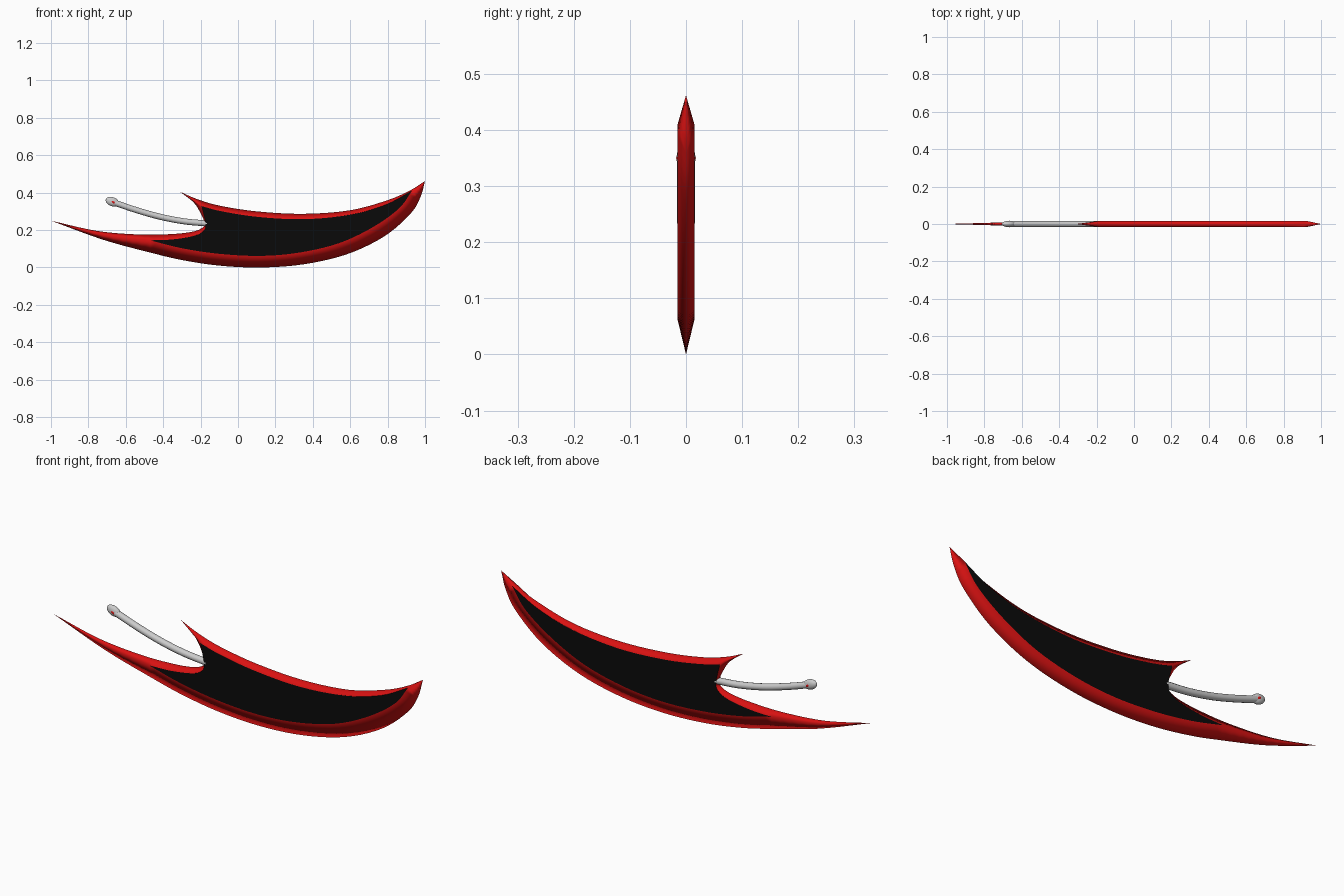
import bpy, bmesh
from mathutils import Vector
from math import radians

if "Cube" in bpy.data.objects:
    bpy.data.objects.remove(bpy.data.objects["Cube"])

T = 0.015   # half thickness of the flat panels
SUB = 5     # spline steps between control points


def material(name, rgb):
    m = bpy.data.materials.new(name)
    m.diffuse_color = (*rgb, 1)
    m.use_nodes = True
    m.node_tree.nodes["Principled BSDF"].inputs["Base Color"].default_value = m.diffuse_color
    return m


def spline(pts):
    """Smooth curve through the points."""
    p = [Vector(q) for q in pts]
    p = [2 * p[0] - p[1]] + p + [2 * p[-1] - p[-2]]
    out = []
    for i in range(1, len(p) - 2):
        a, b, c, d = p[i - 1:i + 3]
        for s in range(SUB):
            t = s / SUB
            out.append(0.5 * (2 * b + (c - a) * t + (2 * a - 5 * b + 4 * c - d) * t ** 2
                              + (3 * b - a - 3 * c + d) * t ** 3))
    return out + [p[-2]]


def flat(pts, y=T):
    return [(x, y, z) for x, z in pts]


red = material("red", (0.70, 0.006, 0.006))
black = material("black", (0.003, 0.003, 0.003))

# Blade: ridges run from the three tips to the panel corners
ridge_left = [(-1, 0, .25), (-.72, .008, .175), (-.47, T, .145)]
ridge_right = [(.93, T, .41), (1, 0, .462)]
ridge_spur = [(-.195, T, .328), (-.31, 0, .405)]

# Each edge: outer sharp outline, ridge in, panel border, ridge out
edges = [
    # lower cutting edge
    ([(-1, .25), (-.72, .148), (-.47, .08), (-.3, .04), (-.1, .01), (.12, 0), (.35, .017),
      (.58, .07), (.78, .165), (.92, .285), (.975, .375), (1, .462)],
     ridge_left,
     [(-.47, .145), (-.3, .103), (-.1, .073), (.12, .062), (.33, .08), (.54, .13),
      (.72, .215), (.86, .315), (.93, .41)],
     ridge_right),
    # upper back edge
    ([(1, .462), (.92, .412), (.8, .36), (.6, .306), (.35, .287), (.1, .3), (-.1, .331),
      (-.22, .366), (-.31, .405)],
     ridge_right[::-1],
     [(.93, .41), (.79, .336), (.6, .282), (.35, .258), (.1, .271), (-.09, .301), (-.195, .328)],
     ridge_spur),
    # notch around the handle
    ([(-.31, .405), (-.235, .345), (-.195, .28), (-.178, .235), (-.19, .213), (-.24, .192),
      (-.35, .179), (-.52, .176), (-.75, .195), (-1, .25)],
     ridge_spur[::-1],
     [(-.195, .328), (-.182, .28), (-.174, .235), (-.18, .2), (-.23, .17), (-.35, .15), (-.47, .145)],
     ridge_left[::-1]),
]

bm = bmesh.new()
for side in (1, -1):
    border = []
    for outline, r_in, panel, r_out in edges:
        outer = spline(flat(outline, 0))
        mid = spline(flat(panel))
        inner = spline(r_in)[:-1] + mid + spline(r_out)[1:]
        border += mid[:-1]
        vo = [bm.verts.new(v) for v in outer]
        vi = [bm.verts.new((v.x, v.y * side, v.z)) for v in inner]
        for i in range(len(vo) - 1):
            bm.faces.new((vo[i], vo[i + 1], vi[i + 1], vi[i]))
    face = bm.faces.new([bm.verts.new((v.x, v.y * side, v.z)) for v in border])
    face.material_index = 1
bmesh.ops.remove_doubles(bm, verts=bm.verts, dist=0.0004)
bmesh.ops.recalc_face_normals(bm, faces=bm.faces)
for f in bm.faces:
    f.smooth = True
for e in bm.edges:
    if len({f.material_index for f in e.link_faces}) > 1:
        e.smooth = False
me = bpy.data.meshes.new("blade")
bm.to_mesh(me)
bm.free()
me.materials.append(red)
me.materials.append(black)
bpy.context.collection.objects.link(bpy.data.objects.new("blade", me))

# Handle: gently curved rod
cu = bpy.data.curves.new("handle", 'CURVE')
cu.dimensions = '3D'
cu.bevel_depth = 0.016
cu.bevel_resolution = 4
cu.use_fill_caps = True
path = spline([(-.165, 0, .235), (-.29, 0, .247), (-.42, 0, .272), (-.55, 0, .309), (-.67, 0, .35)])
sp = cu.splines.new('POLY')
sp.points.add(len(path) - 1)
for pt, v in zip(sp.points, path):
    pt.co = (*v, 1)
sp.use_smooth = True
bpy.context.collection.objects.link(bpy.data.objects.new("handle", cu))


# Pommel with a red inset showing on both sides
def ellipsoid(name, loc, scale, tilt, mat=None):
    bpy.ops.mesh.primitive_uv_sphere_add(segments=24, ring_count=12, location=loc, rotation=(0, tilt, 0))
    o = bpy.context.object
    o.name = name
    o.scale = scale
    bpy.ops.object.shade_smooth()
    if mat:
        o.data.materials.append(mat)


ellipsoid("pommel", (-.672, 0, .352), (.037, .0165, .024), radians(20))
ellipsoid("pommel_inset", (-.668, 0, .35), (.023, .0175, .013), radians(30), red)
